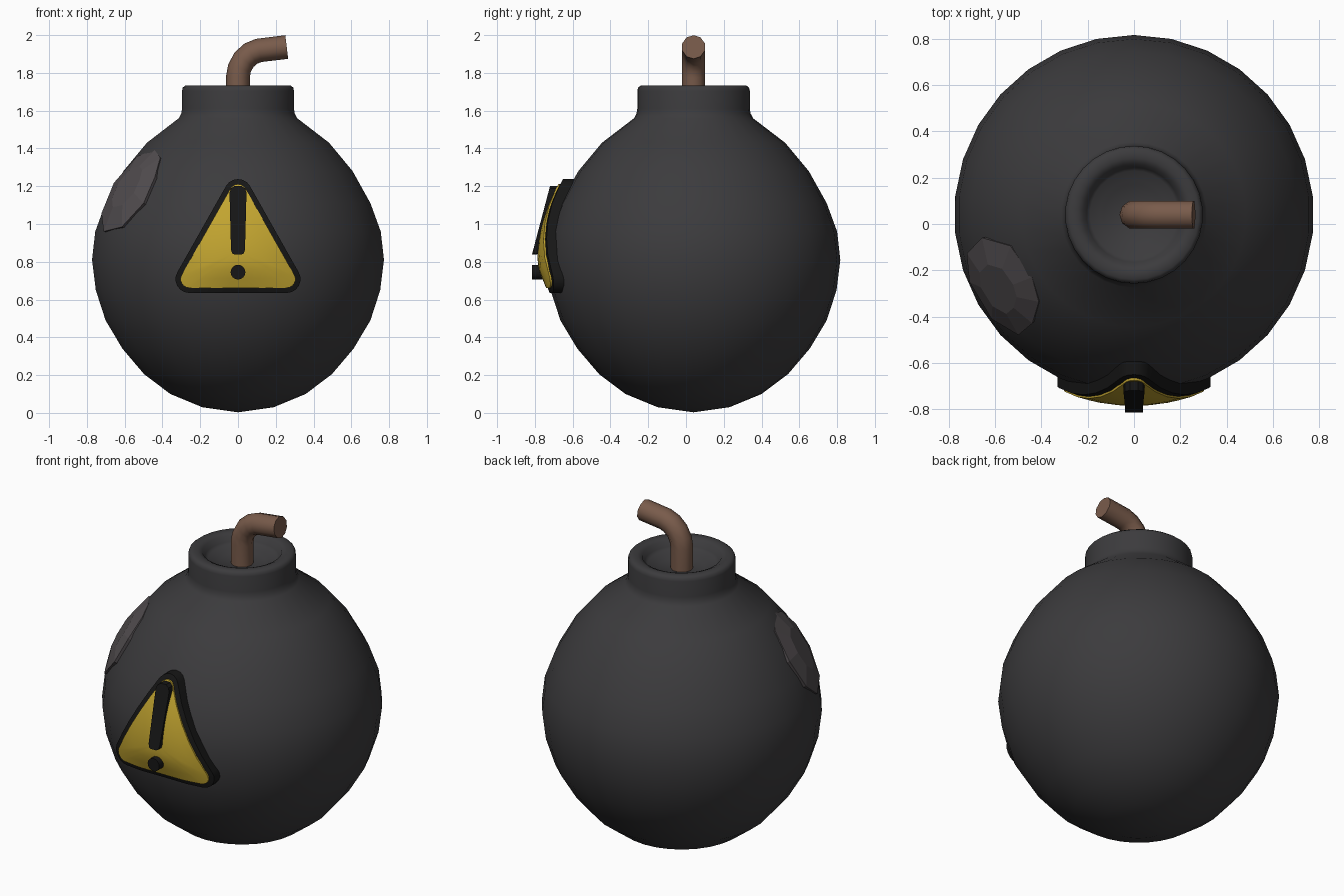
import bpy, bmesh, math
from mathutils import Vector

if "Cube" in bpy.data.objects:
    bpy.data.objects.remove(bpy.data.objects["Cube"])

CY, CZ = 0.04, 0.80          # centre of the round body


def material(name, rgb):
    m = bpy.data.materials.new(name)
    m.diffuse_color = (*rgb, 1)
    m.use_nodes = True
    m.node_tree.nodes["Principled BSDF"].inputs["Base Color"].default_value = m.diffuse_color
    return m


IRON = material("dark_iron", (0.045, 0.044, 0.047))
SHINE = material("shine_grey", (0.085, 0.075, 0.08))
BLACK = material("black", (0.008, 0.008, 0.008))
YELLOW = material("yellow", (0.55, 0.38, 0.03))
CORD = material("brown_cord", (0.19, 0.105, 0.07))


def finish(name, bm, mat, angle=None):
    bmesh.ops.remove_doubles(bm, verts=bm.verts, dist=1e-5)
    bmesh.ops.recalc_face_normals(bm, faces=bm.faces)
    me = bpy.data.meshes.new(name)
    bm.to_mesh(me)
    bm.free()
    ob = bpy.data.objects.new(name, me)
    bpy.context.collection.objects.link(ob)
    me.materials.append(mat)
    if angle:
        smooth(ob, angle)
    return ob


def smooth(ob, angle):
    bpy.ops.object.select_all(action='DESELECT')
    ob.select_set(True)
    bpy.context.view_layer.objects.active = ob
    bpy.ops.object.shade_smooth_by_angle(angle=math.radians(angle))


def lathe(name, profile, segs, mat, angle):
    bm = bmesh.new()
    vs = [bm.verts.new((0, CY + r, z)) for r, z in profile]
    es = [bm.edges.new(p) for p in zip(vs, vs[1:])]
    bmesh.ops.spin(bm, geom=vs + es, cent=(0, CY, 0), axis=(0, 0, 1),
                   angle=2 * math.pi, steps=segs, use_duplicate=False)
    return finish(name, bm, mat, angle)


def rings_to_solid(name, rings, mat, angle=None):
    """Loft closed rings; first and last rings are capped."""
    bm = bmesh.new()
    loops = [[bm.verts.new(p) for p in ring] for ring in rings]
    n = len(loops[0])
    for a, b in zip(loops, loops[1:]):
        for i in range(n):
            bm.faces.new((a[i], a[(i + 1) % n], b[(i + 1) % n], b[i]))
    bm.faces.new(loops[0])
    bm.faces.new(loops[-1])
    return finish(name, bm, mat, angle)


# round body with the neck and its hollow top
lathe("bomb_body", [
    (0, 0.003), (0.19, 0.03), (0.36, 0.10), (0.50, 0.205), (0.615, 0.34),
    (0.705, 0.49), (0.757, 0.65), (0.777, 0.81), (0.76, 0.96), (0.705, 1.11),
    (0.61, 1.28), (0.485, 1.43), (0.315, 1.56), (0.302, 1.585), (0.298, 1.61),
    (0.298, 1.705), (0.294, 1.722), (0.28, 1.733), (0.245, 1.733),
    (0.22, 1.722), (0.205, 1.69), (0.19, 1.675), (0.15, 1.67), (0.13, 1.655), (0, 1.65)],
    30, IRON, 50)

# bent fuse
cu = bpy.data.curves.new("fuse", 'CURVE')
cu.dimensions = '3D'
cu.bevel_depth = 0.063
cu.bevel_resolution = 3
cu.use_fill_caps = True
path = [(0, 1.62), (0, 1.78), (0.008, 1.825), (0.032, 1.87), (0.068, 1.902),
        (0.11, 1.919), (0.258, 1.937)]
sp = cu.splines.new('POLY')
sp.points.add(len(path) - 1)
for p, (x, z) in zip(sp.points, path):
    p.co = (x, CY, z, 1)
fuse = bpy.data.objects.new("fuse", cu)
bpy.context.collection.objects.link(fuse)
bpy.context.view_layer.objects.active = fuse
fuse.select_set(True)
bpy.ops.object.convert(target='MESH')
fuse = bpy.context.view_layer.objects.active
fuse.data.materials.clear()
fuse.data.materials.append(CORD)
smooth(fuse, 45)

# faceted shine patch, pushed onto the body
patch = [(-0.44, -0.23, 1.39), (-0.41, -0.335, 1.35), (-0.44, -0.43, 1.25),
         (-0.50, -0.48, 1.11), (-0.60, -0.40, 0.98), (-0.71, -0.25, 0.96),
         (-0.735, -0.13, 1.06), (-0.66, -0.06, 1.22), (-0.535, -0.095, 1.36)]
centre = Vector((0, CY, CZ))
dirs = [(Vector(p) - centre).normalized() for p in patch]
mid = sum(dirs, Vector()).normalized()


def patch_ring(t, r):
    return [centre + mid.lerp(d, t).normalized() * r for d in dirs]


rings_to_solid("shine_patch", [patch_ring(1, 0.75), patch_ring(1, 0.785),
                               patch_ring(0.5, 0.788)], SHINE)


# warning sign: rounded triangles curved over the body
def rounded_triangle(r):
    pts = []
    for (cx, cz), a0 in (((0, 1.165), 30), ((-0.258, 0.708), 150), ((0.258, 0.708), 270)):
        for k in range(7):
            a = math.radians(a0 + 20 * k)
            pts.append((cx + r * math.cos(a), cz + r * math.sin(a)))
        # extra points so the long sides follow the curve
    out = []
    for i, p in enumerate(pts):
        q = pts[(i + 1) % len(pts)]
        n = 5 if math.dist(p, q) > 0.2 else 1
        out += [(p[0] + (q[0] - p[0]) * j / n, p[1] + (q[1] - p[1]) * j / n) for j in range(n)]
    return out


def sign_y(x, z):
    y = CY - math.sqrt(0.818 ** 2 - x * x - (z - CZ) ** 2)
    return y + max(0, 0.78 - z) * 0.32 * max(0, 1 - abs(x) / 0.33)


def sign_part(name, r, lift, depth, mat):
    base = rounded_triangle(r)
    rings = [[(x, sign_y(x, z) + depth, z) for x, z in base]]
    for s in (1, 0.75, 0.5, 0.25, 0.02):
        ring = [(x * s, 0.86 + (z - 0.86) * s) for x, z in base]
        rings.append([(x, sign_y(x, z) - lift, z) for x, z in ring])
    rings_to_solid(name, rings, mat, 25)


sign_part("sign_border", 0.073, 0, 0.08, BLACK)
sign_part("sign_face", 0.046, 0.008, 0.03, YELLOW)


# exclamation mark: tapered bar and dot standing out of the sign
def prism(name, outline, front):
    rings_to_solid(name, [[(x, -0.64, z) for x, z in outline],
                          [(x, front(z), z) for x, z in outline]], BLACK, 30)


half = [(0.018, 0.838), (0.031, 0.845), (0.037, 0.865), (0.045, 1.165),
        (0.038, 1.188), (0.018, 1.202)]
prism("mark_bar", half + [(-x, z) for x, z in reversed(half)],
      lambda z: -0.72 - (1.2 - z) / 0.36 * 0.095)
prism("mark_dot", [(0.039 * math.cos(k * math.pi / 8), 0.745 + 0.039 * math.sin(k * math.pi / 8))
                   for k in range(16)], lambda z: -0.815)
